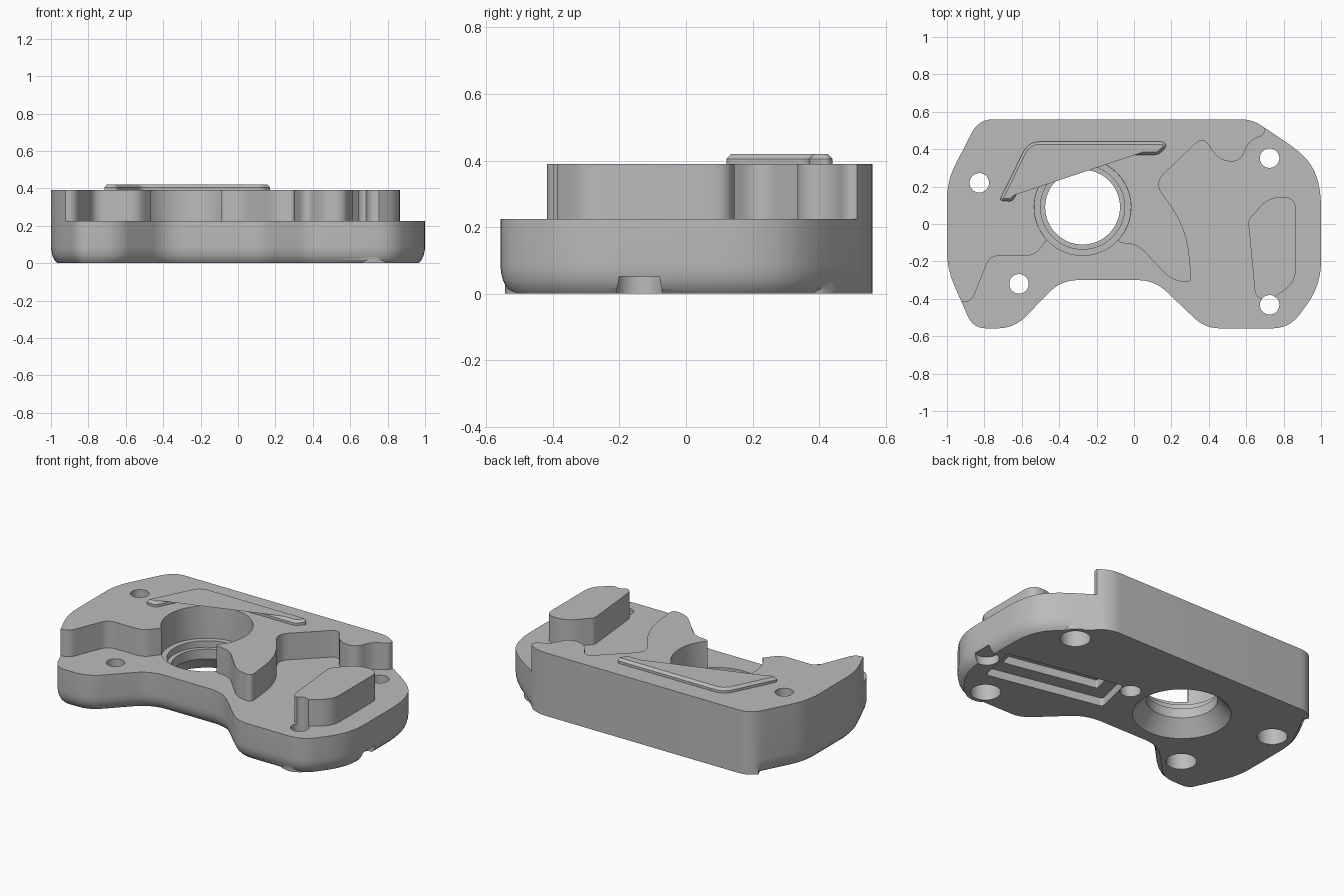
import bpy, bmesh, math
from mathutils import Vector

cube = bpy.data.objects.get("Cube")
if cube:
    bpy.data.objects.remove(cube, do_unlink=True)

grey = bpy.data.materials.new("machined_grey")
grey.use_nodes = True
tone = (0.5, 0.5, 0.5, 1)
grey.diffuse_color = tone
grey.node_tree.nodes["Principled BSDF"].inputs["Base Color"].default_value = tone


def rounded(corners, steps=6):
    """Polygon from (x, y, fillet) corners."""
    out, n = [], len(corners)
    for i, (x, y, r) in enumerate(corners):
        p = Vector((x, y))
        if not r:
            out.append(p)
            continue
        a = Vector(corners[i - 1][:2]) - p
        b = Vector(corners[(i + 1) % n][:2]) - p
        a *= min(r / a.length, 0.48)
        b *= min(r / b.length, 0.48)
        for k in range(steps + 1):
            t = k / steps
            out.append(p + a * (1 - t) ** 2 + b * t ** 2)
    return out


def circle(x, y, r, n=48):
    return [Vector((x + r * math.cos(math.tau * i / n), y + r * math.sin(math.tau * i / n)))
            for i in range(n)]


def inset(pts, d):
    """Mitred inward offset of a polygon."""
    area = sum(pts[i - 1].cross(p) for i, p in enumerate(pts))
    s = 1 if area > 0 else -1
    out = []
    for i, p in enumerate(pts):
        a = (p - pts[i - 1]).normalized()
        b = (pts[(i + 1) % len(pts)] - p).normalized()
        na, nb = Vector((-a.y, a.x)) * s, Vector((-b.y, b.x)) * s
        out.append(p + (na + nb) * d / (1 + na.dot(nb)))
    return out


def loft(name, rings):
    """Closed solid through (outline, z) rings of equal point count."""
    bm = bmesh.new()
    loops = [[bm.verts.new((p.x, p.y, z)) for p in pts] for pts, z in rings]
    for lo, hi in zip(loops, loops[1:]):
        for i in range(len(lo)):
            bm.faces.new((lo[i - 1], lo[i], hi[i], hi[i - 1]))
    bm.faces.new(loops[0])
    bm.faces.new(loops[-1])
    bmesh.ops.recalc_face_normals(bm, faces=bm.faces[:])
    mesh = bpy.data.meshes.new(name)
    bm.to_mesh(mesh)
    bm.free()
    obj = bpy.data.objects.new(name, mesh)
    bpy.context.collection.objects.link(obj)
    mesh.materials.append(grey)
    return obj


def prism(name, pts, z0, z1):
    return loft(name, [(pts, z0), (pts, z1)])


def combine(target, tool, operation="DIFFERENCE", keep=False):
    mod = target.modifiers.new(tool.name, "BOOLEAN")
    mod.object, mod.operation, mod.solver = tool, operation, "EXACT"
    bpy.context.view_layer.objects.active = target
    bpy.ops.object.modifier_apply(modifier=mod.name)
    if not keep:
        bpy.data.objects.remove(tool, do_unlink=True)


TOP, FLOOR = 0.39, 0.225

# Housing body, bottom edge rounded everywhere but along the flat back
outline = rounded([
    (-0.83, 0.56, 0.08), (0.63, 0.56, 0.06), (0.93, 0.36, 0.14), (1, 0.2, 0.12),
    (1, -0.33, 0.13), (0.83, -0.558, 0.09), (0.38, -0.558, 0.08), (0.11, -0.3, 0.09),
    (-0.39, -0.3, 0.09), (-0.64, -0.558, 0.09), (-0.86, -0.558, 0.07),
    (-1, -0.24, 0.1), (-1, 0.23, 0.1)])


def base_ring(d):
    return [p if p.y > 0.5 else q for p, q in zip(outline, inset(outline, d))]


body = loft("housing_body", [(base_ring(d), z) for d, z in
            ((0.035, 0), (0.019, 0.017), (0.008, 0.04), (0.002, 0.065), (0, 0.09))]
            + [(outline, TOP)])

# Lowered front and side shelf around the raised block
combine(body, prism("shelf_cutter", rounded([
    (-1.1, -0.41, 0), (-0.87, -0.42, 0.05), (-0.77, -0.17, 0.05), (-0.53, -0.17, 0.05),
    (-0.47, -0.09, 0.03), (-0.4, 0, 0), (-0.14, 0, 0), (-0.08, -0.1, 0.02),
    (0.02, -0.11, 0.06), (0.2, -0.3, 0.06), (0.31, -0.315, 0.04), (0.28, -0.02, 0.2),
    (0.11, 0.22, 0.07), (0.37, 0.47, 0.06), (0.45, 0.34, 0.07), (0.57, 0.33, 0.07),
    (0.61, 0.44, 0.06), (0.7, 0.48, 0.03), (0.7, 0.53, 0), (0.72, 0.7, 0),
    (1.2, 0.7, 0), (1.2, -0.7, 0), (-1.1, -0.7, 0)]), FLOOR, 0.5))

# Raised pad on the shelf
pad = prism("shelf_pad", rounded([
    (0.61, 0.02, 0.02), (0.72, 0.145, 0.07), (0.865, 0.145, 0.07), (0.865, -0.31, 0.07),
    (0.74, -0.4, 0.04), (0.65, -0.4, 0.05)]), FLOOR - 0.02, TOP)

# Stepped central bore with a flared underside
combine(body, loft("bore_cutter", [(circle(-0.275, 0.09, r, 64), z) for r, z in (
    (0.285, -0.01), (0.2, 0.09), (0.2, 0.15), (0.225, 0.15),
    (0.225, 0.19), (0.258, 0.19), (0.258, 0.36), (0.262, 0.5))]))

# Shallow two-level channel underneath, with round ends
combine(body, prism("channel_cutter", rounded([
    (0.91, -0.02, 0.02), (0.18, 0.12, 0.02), (0.12, -0.13, 0.02), (0.85, -0.28, 0.02)]),
    -0.05, 0.05))
combine(body, prism("deep_channel_cutter", rounded([
    (0.84, -0.05, 0.01), (0.25, 0.07, 0.01), (0.22, -0.06, 0.01), (0.81, -0.18, 0.01)]),
    -0.05, 0.1))
for x, y, r, depth in ((0.96, -0.14, 0.07, 0.052), (0.11, 0.1, 0.06, 0.08)):
    combine(body, prism("channel_end_cutter", circle(x, y, r), -0.05, depth))

# Bosses that keep the corner counterbores full at the rounded edge
for x, y in ((0.725, 0.352), (0.725, -0.432)):
    combine(body, prism("corner_boss", circle(x, y, 0.112), 0, 0.12), "UNION")

# Four mounting holes, counterbored from below
for x, y in ((-0.827, 0.22), (-0.615, -0.32), (0.725, 0.352), (0.725, -0.432)):
    drill = loft("hole_cutter", [(circle(x, y, r), z) for r, z in (
        (0.086, -0.05), (0.086, 0.12), (0.052, 0.12), (0.052, 0.5))])
    if x > 0 and y < 0:
        combine(pad, drill, keep=True)
    combine(body, drill)

# Bent ridge on the upper face
bar = rounded([(-0.72, 0.125, 0.02), (-0.65, 0.12, 0.02), (-0.515, 0.37, 0.03),
               (0.13, 0.37, 0.02), (0.175, 0.415, 0.015), (0.16, 0.44, 0.015),
               (-0.565, 0.44, 0.06)], 4)
ridge = loft("bent_ridge", [(bar, TOP - 0.01), (bar, 0.405), (inset(bar, 0.014), 0.42)])

for obj in (body, pad, ridge):
    bpy.ops.object.select_all(action="DESELECT")
    obj.select_set(True)
    bpy.context.view_layer.objects.active = obj
    bpy.ops.object.shade_smooth_by_angle(angle=math.radians(30))
